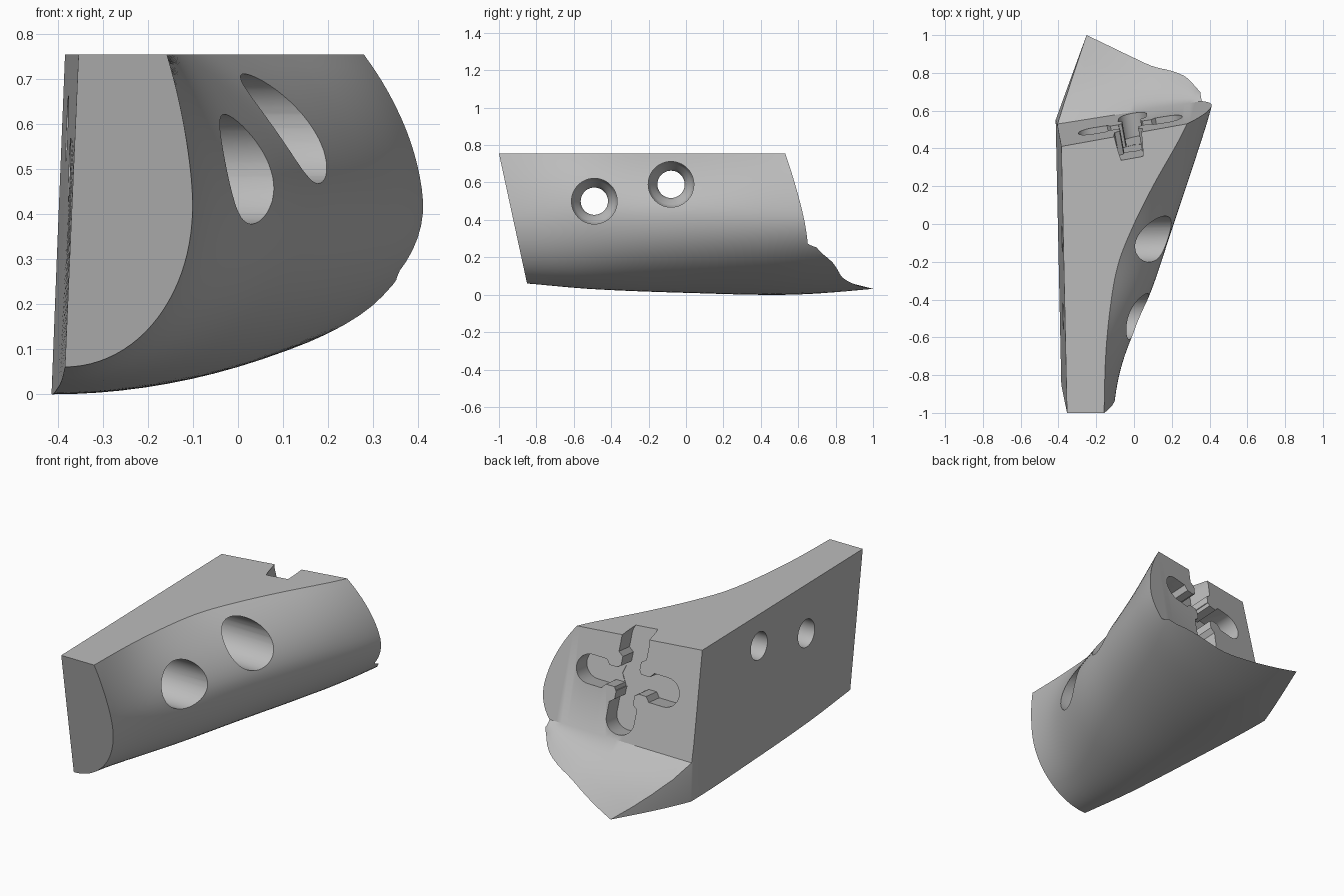
import bpy, bmesh, math
from mathutils import Matrix, Vector

if "Cube" in bpy.data.objects:
    bpy.data.objects.remove(bpy.data.objects["Cube"])

TOP = 0.755
BULGE_Z = 0.43


def smooth(keys, t):
    """Smooth interpolation through (position, value) keys."""
    t = min(max(t, keys[0][0]), keys[-1][0])
    n = len(keys)
    i = next(k for k in range(n - 1) if t <= keys[k + 1][0])

    def slope(k):
        a, b = keys[max(k - 1, 0)], keys[min(k + 1, n - 1)]
        return (b[1] - a[1]) / (b[0] - a[0])
    (x0, v0), (x1, v1) = keys[i], keys[i + 1]
    w = x1 - x0
    s = (t - x0) / w
    return (v0 * (1 + 2 * s) * (1 - s) ** 2 + v1 * s * s * (3 - 2 * s)
            + w * s * (1 - s) * (slope(i) * (1 - s) - slope(i + 1) * s))


# Curves along the length: top edge, widest bulge and underside height
EDGE = [(-1.1, -.16), (-.7, -.15), (-.4, -.12), (-.2, -.08), (0, 0), (.2, .1), (.53, .28), (1.1, .5)]
BULGE = [(-1.1, -.105), (-.92, -.1), (-.7, -.05), (-.33, .1), (-.03, .2), (.36, .33), (.62, .41), (1.1, .52)]
BASE = [(-1.1, .08), (-.85, .06), (-.5, .03), (0, .01), (.55, 0), (1.1, .03)]


def wall_x(y, z):
    return -.376 - .0213 * y - .027 * (1 - z / TOP)


def under_z(x, y):
    base, left = smooth(BASE, y), wall_x(y, 0)
    f = min(max((x - left) / (smooth(BULGE, y) - left), 0), 1)
    return base + (BULGE_Z - base) * (1 - math.sqrt(1 - f * f))


def back_y(x, z):
    return .646 + .18 * x - .22 * z


def new_object(name, bm):
    bmesh.ops.recalc_face_normals(bm, faces=bm.faces)
    mesh = bpy.data.meshes.new(name)
    bm.to_mesh(mesh)
    bm.free()
    ob = bpy.data.objects.new(name, mesh)
    bpy.context.collection.objects.link(ob)
    return ob


def loft(rings):
    """Skin closed rings of equal length and cap both ends."""
    bm = bmesh.new()
    rows = [[bm.verts.new(p) for p in ring] for ring in rings]
    for a, b in zip(rows, rows[1:]):
        for i in range(len(a)):
            j = (i + 1) % len(a)
            bm.faces.new((a[i], a[j], b[j], b[i]))
    bm.faces.new(rows[0])
    bm.faces.new(rows[-1])
    return bm


def section(y):
    xt, xm, base = smooth(EDGE, y), smooth(BULGE, y), smooth(BASE, y)
    left = wall_x(y, 0)
    pts = [(wall_x(y, TOP), y, TOP)]
    for i in range(12):
        s = 1 - i / 12
        pts.append((xm - (xm - xt) * s ** 1.8, y, BULGE_Z + (TOP - BULGE_Z) * s))
    for i in range(25):
        a = math.pi / 2 * i / 24
        pts.append((left + (xm - left) * math.cos(a), y, BULGE_Z - (BULGE_Z - base) * math.sin(a)))
    return pts


# Main wedge body, trimmed by the slanted front and the oblique rear corner
bm = loft([section(-1.1 + 2.2 * i / 60) for i in range(61)])
for point, normal in (((0, -1, TOP), (0, -1, -.216)),
                      ((-.415, .55, 0), (-.0897, .0321, .008))):
    cut = bmesh.ops.bisect_plane(bm, geom=bm.verts[:] + bm.edges[:] + bm.faces[:], dist=1e-6,
                                 plane_co=point, plane_no=normal, clear_outer=True)
    edges = [g for g in cut["geom_cut"] if isinstance(g, bmesh.types.BMEdge)]
    bmesh.ops.holes_fill(bm, edges=edges, sides=0)
body = new_object("wedge_body", bm)


def subtract(cutter):
    mod = body.modifiers.new(cutter.name, "BOOLEAN")
    mod.operation, mod.solver, mod.object = "DIFFERENCE", "EXACT", cutter
    bpy.context.view_layer.objects.active = body
    bpy.ops.object.modifier_apply(modifier=mod.name)
    bpy.data.objects.remove(cutter)


# Rear cut: sloping back face running down into the thin pointed lip
LIP = [(-.5, 1.12), (-.25, 1.0), (0, .88), (.1, .835), (.2, .81), (.28, .775), (.36, .69), (.41, .67), (.56, .7)]
rings = []
for i in range(37):
    x = -.5 + 1.06 * i / 36
    z0 = .2 + .1 * (x + .385)
    y0, y1 = back_y(x, z0), smooth(LIP, x)
    y1 = max(y1, y0 + .01)
    z1 = min(under_z(x, y1), z0 - .01)
    ring = [(x, back_y(x, 1), 1), (x, y0, z0)]
    for t, drop in ((.2, .35), (.45, .62), (.7, .82), (1, 1)):
        ring.append((x, y0 + (y1 - y0) * t, z0 + (z1 - z0) * drop))
    rings.append(ring + [(x, y1 + .001, -.3), (x, 1.6, -.3), (x, 1.6, 1)])
subtract(new_object("rear_cutter", loft(rings)))

# Screw holes: wide seat from the outside, narrow bore through the flat wall
for y, z in ((-.49, .5), (-.08, .59)):
    rings = []
    for x, r in ((-.6, .073), (-.29, .073), (-.26, .085), (-.23, .108), (-.2, .122), (.7, .122)):
        rings.append([(x, y + r * math.cos(a), z + r * math.sin(a))
                      for a in (math.tau * k / 48 for k in range(48))])
    subtract(new_object("hole_cutter", loft(rings)))

# Four-lobed recess in the back face
centre = Vector((-.02, back_y(-.02, .537), .537))
across = Vector((1, .18, 0)).normalized()
normal = across.cross(Vector((0, -.22, 1))).normalized()
if normal.y < 0:
    normal = -normal
up = normal.cross(across)
if up.z < 0:
    up = -up


def recess(points, depth):
    rings = []
    for d in (-depth, .3):
        rings.append([centre + across * u + up * v + normal * d for u, v in points])
    subtract(new_object("recess_cutter", loft(rings)))


def turned(points, angle):
    c, s = math.cos(angle), math.sin(angle)
    return [(u * c - v * s, u * s + v * c) for u, v in points]


tilt = math.radians(6)
lobe = [(.205 + .075 * math.cos(a), .075 * math.sin(a))
        for a in (math.pi * (k / 20 - .5) for k in range(21))]
arm = lobe + [(.13, .075), (.11, .05), (0, .05), (0, -.05), (.11, -.05), (.13, -.075)]
for k in range(4):
    recess(turned(arm, tilt + k * math.pi / 2), .125 + .0007 * k)
hub = [(.085 * math.cos(a), .085 * math.sin(a)) for a in (math.tau * k / 8 for k in range(8))]
recess(hub, .128)

# Single plain grey finish
grey = bpy.data.materials.new("plain_grey")
grey.use_nodes = True
colour = (.5, .5, .5, 1)
grey.diffuse_color = colour
grey.node_tree.nodes["Principled BSDF"].inputs["Base Color"].default_value = colour
body.data.materials.clear()
body.data.materials.append(grey)
for face in body.data.polygons:
    face.material_index = 0

bpy.ops.object.select_all(action="DESELECT")
body.select_set(True)
bpy.context.view_layer.objects.active = body
bpy.ops.object.shade_smooth_by_angle(angle=math.radians(30))
